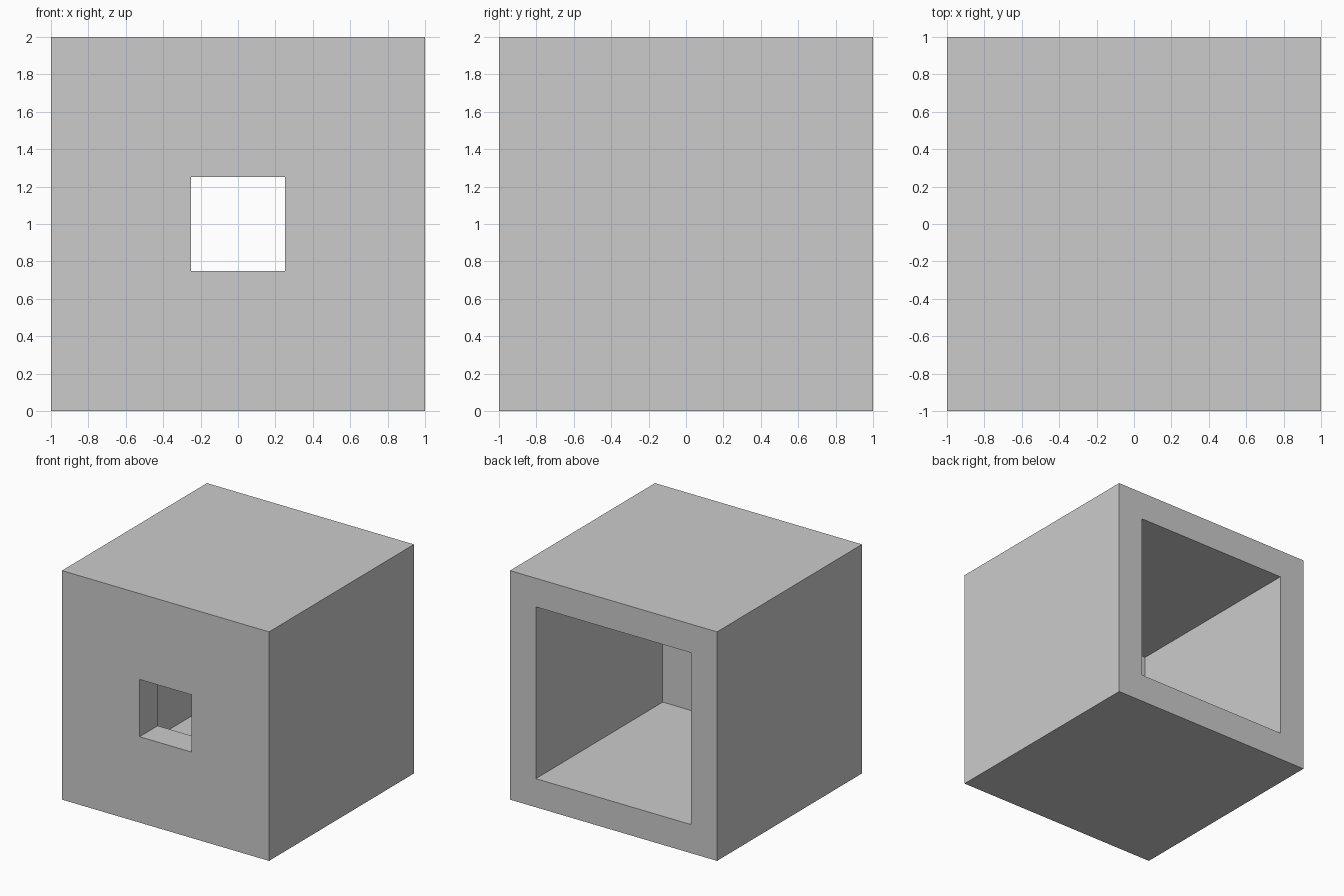
import bpy, bmesh

if "Cube" in bpy.data.objects:
    bpy.data.objects.remove(bpy.data.objects["Cube"])

# Closed wall section: (half width of square ring, y), from the outer front edge around to the hole
section = [(1, -1), (1, 1), (0.75, 1), (0.75, -0.75), (0.25, -0.75), (0.25, -1)]
corners = [(-1, -1), (1, -1), (1, 1), (-1, 1)]

# Hollow box: open back, small square window through the front wall
bm = bmesh.new()
rings = [[bm.verts.new((h * cx, y, 1 + h * cz)) for cx, cz in corners] for h, y in section]
for i, ring in enumerate(rings):
    following = rings[(i + 1) % len(rings)]
    for j in range(4):
        k = (j + 1) % 4
        bm.faces.new((ring[j], ring[k], following[k], following[j]))
bmesh.ops.recalc_face_normals(bm, faces=bm.faces)

mesh = bpy.data.meshes.new("hollow_box")
bm.to_mesh(mesh)
bm.free()
box = bpy.data.objects.new("hollow_box", mesh)
bpy.context.collection.objects.link(box)
